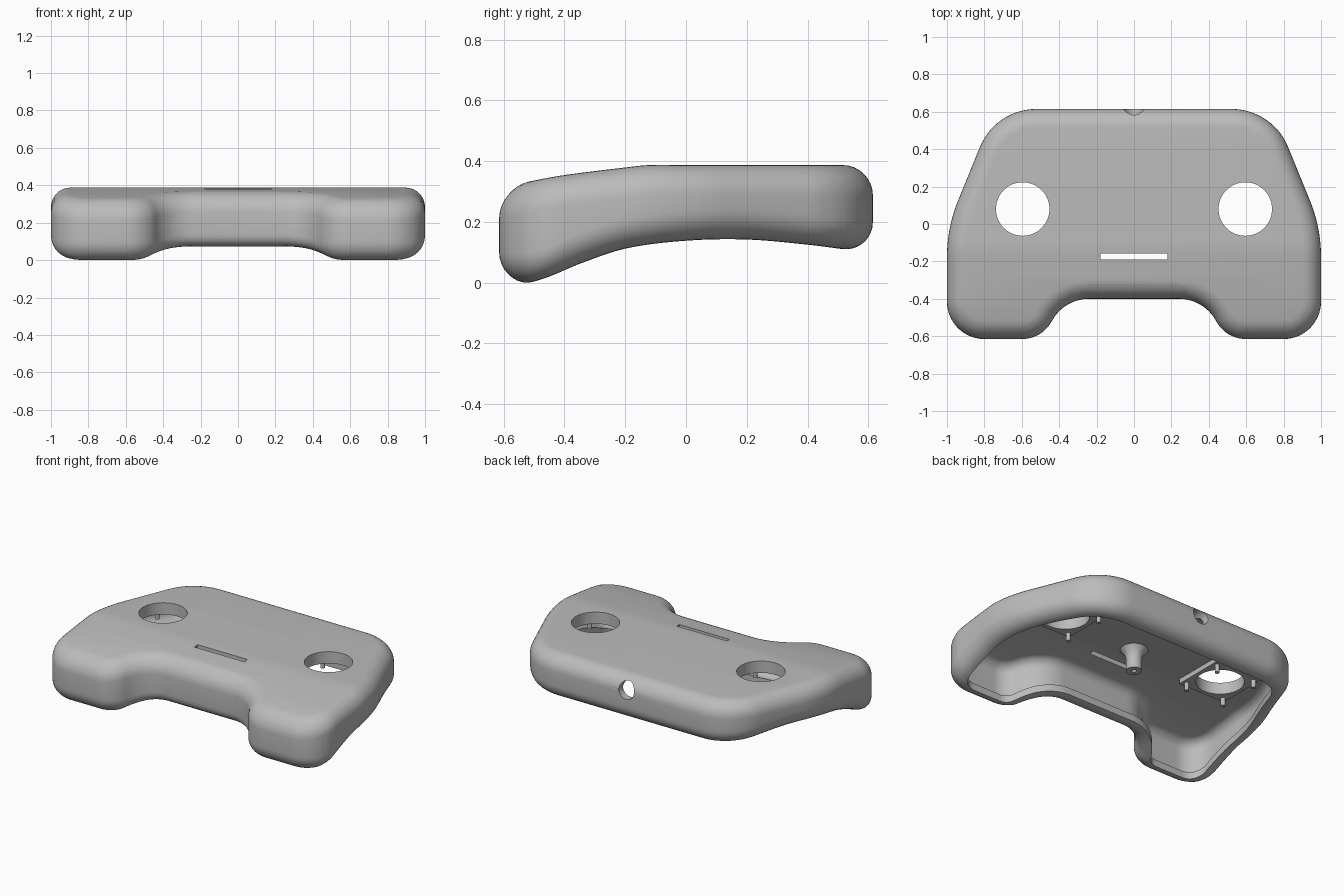
import bpy, bmesh
from math import sin, cos, pi, tan, atan2
from mathutils import Vector, Matrix

cube = bpy.data.objects.get("Cube")
if cube:
    bpy.data.objects.remove(cube, do_unlink=True)

grey = bpy.data.materials.new("plain grey")
grey.use_nodes = True
grey.diffuse_color = (0.5, 0.5, 0.5, 1)
grey.node_tree.nodes["Principled BSDF"].inputs["Base Color"].default_value = (0.5, 0.5, 0.5, 1)

R, T, H = 0.1, 0.045, 0.4        # edge radius, wall thickness, flat height
FLAT_TOP = 0.387
HOLE_X, HOLE_Y, HOLE_R = 0.595, 0.08, 0.143


def add_object(name, bm):
    bmesh.ops.recalc_face_normals(bm, faces=bm.faces)
    mesh = bpy.data.meshes.new(name)
    bm.to_mesh(mesh)
    bm.free()
    mesh.materials.append(grey)
    obj = bpy.data.objects.new(name, mesh)
    bpy.context.collection.objects.link(obj)
    return obj


def activate(obj):
    bpy.ops.object.select_all(action='DESELECT')
    obj.select_set(True)
    bpy.context.view_layer.objects.active = obj


def box(name, centre, size):
    bm = bmesh.new()
    bmesh.ops.create_cube(bm, size=1, matrix=Matrix.Translation(centre) @ Matrix.Diagonal((*size, 1)))
    return add_object(name, bm)


def cylinder(name, centre, radius, depth, axis='Z', sides=64):
    turn = Matrix.Rotation(pi / 2, 4, 'X') if axis == 'Y' else Matrix()
    bm = bmesh.new()
    bmesh.ops.create_cone(bm, cap_ends=True, segments=sides, radius1=radius, radius2=radius,
                          depth=depth, matrix=Matrix.Translation(centre) @ turn)
    return add_object(name, bm)


def cut(target, cutter):
    cutter.hide_render = True
    mod = target.modifiers.new("cut", 'BOOLEAN')
    mod.operation, mod.solver, mod.object = 'DIFFERENCE', 'EXACT', cutter
    activate(target)
    bpy.ops.object.modifier_apply(modifier=mod.name)
    bpy.data.objects.remove(cutter, do_unlink=True)


def smooth(obj):
    activate(obj)
    bpy.ops.object.shade_smooth_by_angle(angle=0.6)


def curve_at(points, y):
    """Smooth interpolation through a few (y, z) points."""
    y = min(max(y, points[0][0]), points[-1][0])
    i = max(k for k in range(len(points) - 1) if points[k][0] <= y)
    slope = lambda k: ((points[min(k + 1, len(points) - 1)][1] - points[max(k - 1, 0)][1]) /
                       (points[min(k + 1, len(points) - 1)][0] - points[max(k - 1, 0)][0]))
    (y0, z0), (y1, z1) = points[i], points[i + 1]
    w, t = y1 - y0, (y - y0) / (y1 - y0)
    return (z0 * (1 + 2 * t) * (1 - t) ** 2 + slope(i) * w * t * (1 - t) ** 2
            + z1 * t * t * (3 - 2 * t) + slope(i + 1) * w * t * t * (t - 1))


TOP = [(-.62, .31), (-.515, .333), (-.4, .354), (-.2, .379), (-.12, FLAT_TOP), (0, FLAT_TOP), (.62, FLAT_TOP)]
BOTTOM = [(-.62, .0), (-.52, .0), (-.45, .02), (-.35, .062), (-.2, .112), (0, .138),
          (.2, .142), (.4, .125), (.52, .11), (.62, .1)]


def rounded_outline(corners, start, end, steps=14):
    """Points with inward normals along a path with rounded corners."""
    result = []
    path = [Vector(start)] + [Vector(c[:2]) for c in corners] + [Vector(end)]
    for i, (x, y, r) in enumerate(corners, 1):
        a, b = (path[i] - path[i - 1]).normalized(), (path[i + 1] - path[i]).normalized()
        turn = atan2(a.x * b.y - a.y * b.x, a.dot(b))
        inward = Vector((a.y, -a.x))
        side = 1 if turn < 0 else -1
        centre = path[i] - a * r * tan(abs(turn) / 2) + inward * r * side
        for k in range(steps + 1):
            n = Matrix.Rotation(turn * k / steps, 2) @ inward
            result.append((centre - n * r * side, n))
    return result


# Shell: rounded plan outline lofted through a wall section, then bent to the height curves
half = rounded_outline([(.741, .615, .326), (1, -.02, .8), (1, -.615, .2), (.495, -.615, .18), (.37, -.4, .227)],
                       (0, .615), (0, -.4))
outline = half + [(Vector((-p.x, p.y)), Vector((-n.x, n.y))) for p, n in reversed(half)]
r = R - T
angles = [pi / 2 * i / 8 for i in range(9)]
section = [(R - R * sin(a), H - R + R * cos(a)) for a in angles]
section += [(R - R * cos(a), R - R * sin(a)) for a in angles]
section += [(R - r * sin(a), R - r * cos(a)) for a in angles]
section += [(R - r * cos(a), H - R + r * sin(a)) for a in angles]

bm = bmesh.new()
rings = [[bm.verts.new((*(p + n * d), z)) for p, n in outline] for d, z in section]
for lower, upper in zip(rings, rings[1:]):
    for i in range(len(outline)):
        j = (i + 1) % len(outline)
        bm.faces.new((lower[i], lower[j], upper[j], upper[i]))
bm.faces.new(rings[0])
bm.faces.new(rings[-1])
for i in range(-15, 15):
    bmesh.ops.bisect_plane(bm, geom=bm.verts[:] + bm.edges[:] + bm.faces[:],
                           plane_co=(0, i * .04, 0), plane_no=(0, 1, 0), dist=1e-5)
for v in bm.verts:
    if v.co.z > H / 2:
        v.co.z += curve_at(TOP, v.co.y) - H
    else:
        v.co.z += curve_at(BOTTOM, v.co.y)
shell = add_object("shell", bm)

# Openings
cut(shell, box("slot_cutter", (0, -.175, .4), (.36, .032, .3)))
cut(shell, cylinder("rear_cutter", (0, .6, .305), .055, .2, 'Y', 32))
for s in (-1, 1):
    cut(shell, cylinder("hole_cutter", (s * HOLE_X, HOLE_Y, .4), HOLE_R, .3))
smooth(shell)

# Square mounting pads with corner pins under the round holes
for s, side in ((1, "left"), (-1, "right")):
    pad = box(side + "_mounting_pad", (s * HOLE_X, HOLE_Y, .328), (.34, .34, .034))
    cut(pad, cylinder("pad_cutter", (s * HOLE_X, HOLE_Y, .33), HOLE_R, .2))
    smooth(pad)
    for dx in (-1, 1):
        for dy in (-1, 1):
            smooth(cylinder(side + "_pad_pin", (s * HOLE_X + dx * .14, HOLE_Y + dy * .14, .29), .014, .06, 'Z', 16))

# Central screw post: flared at the ceiling, with a blind hole in its tip
profile = [(.015, .26), (.015, .2), (.048, .2), (.048, .28), (.055, .31), (.085, .345)]
bm = bmesh.new()
loops = [[bm.verts.new((q * cos(2 * pi * k / 32), q * sin(2 * pi * k / 32), z)) for k in range(32)]
         for q, z in profile]
for lower, upper in zip(loops, loops[1:]):
    for k in range(32):
        j = (k + 1) % 32
        bm.faces.new((lower[k], lower[j], upper[j], upper[k]))
bm.faces.new(loops[0])
bm.faces.new(loops[-1])
smooth(add_object("screw_post", bm))
